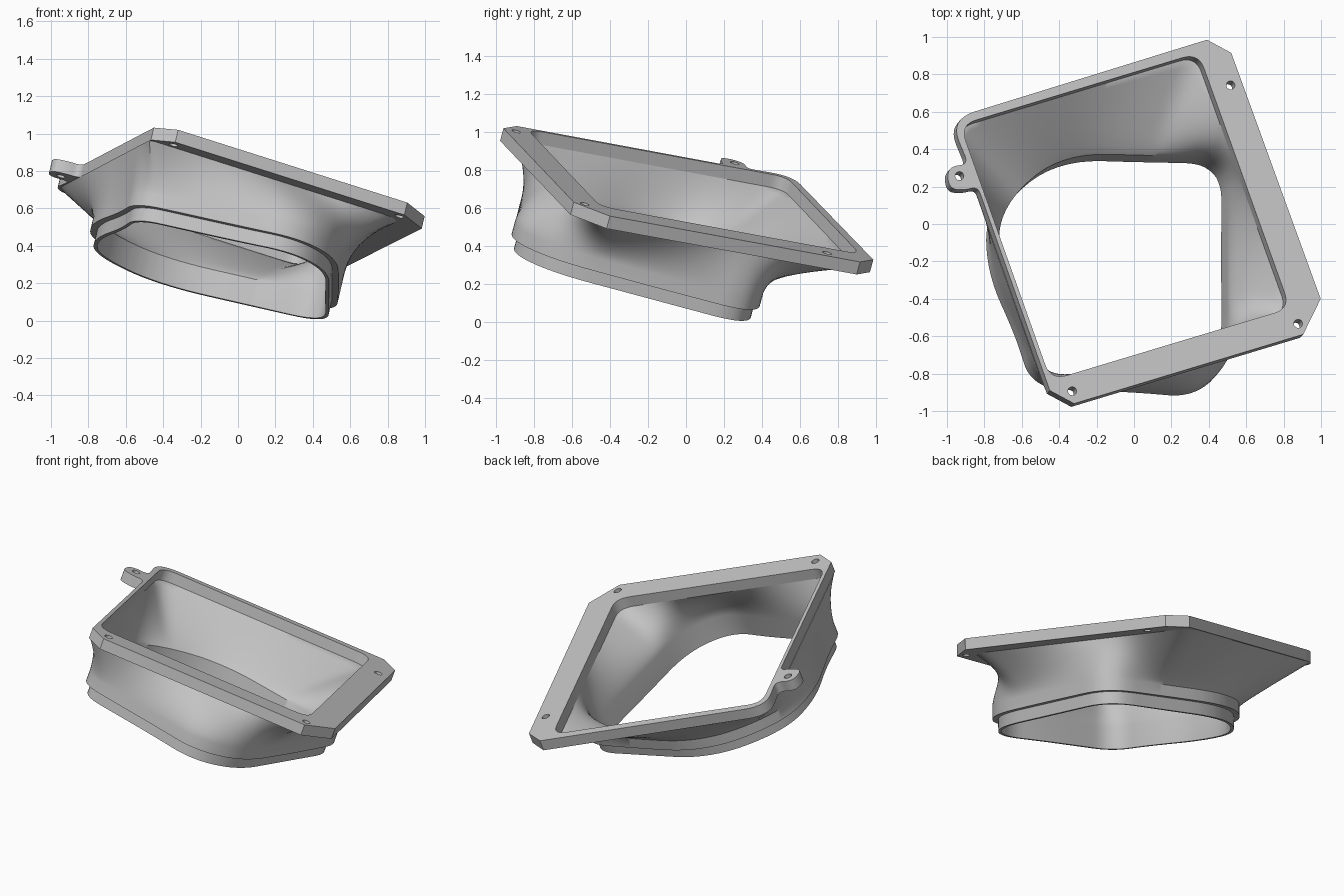
import bpy, bmesh, math
from mathutils import Vector
from mathutils.geometry import intersect_line_line_2d

cube = bpy.data.objects.get("Cube")
if cube:
    bpy.data.objects.remove(cube, do_unlink=True)

grey = bpy.data.materials.new("plain_grey")
grey.use_nodes = True
colour = (0.55, 0.55, 0.55, 1)
grey.diffuse_color = colour
grey.node_tree.nodes["Principled BSDF"].inputs["Base Color"].default_value = colour

# Flange and collar lie in parallel tilted planes
SLOPE_X, SLOPE_Y, LEVEL = -0.236, -0.269, 0.686
NORMAL = Vector((-SLOPE_X, -SLOPE_Y, 1)).normalized()
BOTTOM, LIP_TOP, COLLAR_TOP, FLANGE_BASE = -0.47, -0.395, -0.325, -0.07
CENTRE = Vector((-0.05, -0.1))
SIDES = 180
ANGLES = [math.tau * i / SIDES for i in range(SIDES)]


def place(x, y, d):
    return Vector((x, y, LEVEL + SLOPE_X * x + SLOPE_Y * y)) + NORMAL * d


def rounded(corners, steps=8):
    """Polygon from (x, y, cut) corners, each cut replaced with a curve."""
    out = []
    n = len(corners)
    for i, (x, y, cut) in enumerate(corners):
        p = Vector((x, y))
        if cut == 0:
            out.append(p)
            continue
        ends = []
        for q in (corners[i - 1], corners[(i + 1) % n]):
            v = Vector(q[:2]) - p
            ends.append(p + v.normalized() * min(cut, v.length * 0.499))
        for k in range(steps + 1):
            t = k / steps
            out.append(ends[0] * (1 - t) ** 2 + p * 2 * t * (1 - t) + ends[1] * t * t)
    return out


def circle(x, y, r, n=20):
    return [Vector((x + r * math.cos(math.tau * i / n), y + r * math.sin(math.tau * i / n)))
            for i in range(n)]


def radii(outline):
    """Distance from the centre to the outline in each direction."""
    out = []
    for a in ANGLES:
        far = CENTRE + Vector((math.cos(a), math.sin(a))) * 4
        hits = [intersect_line_line_2d(CENTRE, far, outline[j - 1], outline[j])
                for j in range(len(outline))]
        out.append(max([(h - CENTRE).length for h in hits if h] or [out[-1] if out else 0.5]))
    return out


def finish(name, mesh, angle):
    mesh.materials.clear()
    mesh.materials.append(grey)
    ob = bpy.data.objects.new(name, mesh)
    bpy.context.collection.objects.link(ob)
    bpy.ops.object.select_all(action='DESELECT')
    ob.select_set(True)
    bpy.context.view_layer.objects.active = ob
    bpy.ops.object.shade_smooth_by_angle(angle=math.radians(angle))


opening = rounded([(0.345, 0.915, 0.09), (0.835, -0.45, 0.09),
                   (-0.445, -0.835, 0.09), (-0.93, 0.53, 0.09)])

# Flange outline with chamfered corners, one round corner and a side lug
flange_outline = rounded([
    (0.39, 0.985, 0), (0.52, 0.915, 0), (0.998, -0.4, 0), (0.905, -0.59, 0),
    (-0.32, -0.96, 0), (-0.45, -0.89, 0), (-0.835, 0.2, 0.04),
    (-0.91, 0.18, 0.05), (-0.99, 0.19, 0.07), (-1.0, 0.305, 0.08),
    (-0.885, 0.32, 0.05), (-0.985, 0.56, 0.14)])
screw_holes = [(0.517, 0.742), (0.878, -0.533), (-0.33, -0.893), (-0.933, 0.257)]

curve = bpy.data.curves.new("flange_profile", 'CURVE')
curve.dimensions = '2D'
curve.fill_mode = 'BOTH'
curve.extrude = 0.5
for loop in [flange_outline, opening] + [circle(x, y, 0.023) for x, y in screw_holes]:
    spline = curve.splines.new('POLY')
    spline.points.add(len(loop) - 1)
    for point, p in zip(spline.points, loop):
        point.co = (p.x, p.y, 0, 1)
    spline.use_cyclic_u = True
helper = bpy.data.objects.new("flange_profile", curve)
bpy.context.collection.objects.link(helper)
bpy.context.view_layer.update()
plate = bpy.data.meshes.new_from_object(
    helper.evaluated_get(bpy.context.evaluated_depsgraph_get()))
bpy.data.objects.remove(helper, do_unlink=True)
for v in plate.vertices:
    v.co = place(v.co.x, v.co.y, (0.5 - v.co.z) * FLANGE_BASE)
bm = bmesh.new()
bm.from_mesh(plate)
bmesh.ops.remove_doubles(bm, verts=bm.verts, dist=0.0002)
bmesh.ops.recalc_face_normals(bm, faces=bm.faces)
bm.to_mesh(plate)
bm.free()
finish("mounting_flange", plate, 30)

# Lower lip outline, shifted along the tilt into the flange's coordinates
lip_points = [(0.485, 0.335, 0.2), (-0.44, 0.365, 0.28), (-0.775, 0.05, 0.22),
              (-0.77, -0.27, 0.2), (-0.62, -0.6, 0.15), (-0.55, -0.86, 0.14),
              (0.0, -0.885, 0.2), (0.3, -0.92, 0.25), (0.487, -0.7, 0.2)]
shift = NORMAL * -BOTTOM
lip = radii(rounded([(x + shift.x, y + shift.y, c) for x, y, c in lip_points]))
mouth = radii(opening)

# Outer top edge of the duct, flush with the flange along its right-hand side
shoulder = radii(rounded([(0.365, 0.962, 0.1), (0.885, -0.48, 0.1),
                          (-0.455, -0.885, 0.03), (-0.965, 0.562, 0.13)]))


def ring(offset, top, t, d):
    """Blend from the offset lip to the top outline, curving most at front left."""
    out = []
    for a, r, s in zip(ANGLES, lip, top):
        w = t ** (1.4 + 0.4 * math.cos(a + 0.6))
        out.append(((r + offset) * (1 - w) + s * w, d))
    return out


# Duct section: up the outside and back down the inside
STEPS = 14
rings = [ring(0, mouth, 0, BOTTOM), ring(0, mouth, 0, LIP_TOP), ring(0.035, mouth, 0, LIP_TOP)]
for k in range(STEPS + 1):
    t = k / STEPS
    rings.append(ring(0.035, shoulder, t, COLLAR_TOP + (FLANGE_BASE - COLLAR_TOP) * t))
for k in range(STEPS, -1, -1):
    t = k / STEPS
    rings.append(ring(-0.02, mouth, t, COLLAR_TOP + (FLANGE_BASE - COLLAR_TOP) * t))
rings.append(ring(-0.02, mouth, 0, BOTTOM))

bm = bmesh.new()
loops = []
for r in rings:
    loops.append([bm.verts.new(place(CENTRE.x + radius * math.cos(a),
                                     CENTRE.y + radius * math.sin(a), d))
                  for a, (radius, d) in zip(ANGLES, r)])
for j in range(len(loops)):
    a, b = loops[j - 1], loops[j]
    for i in range(SIDES):
        bm.faces.new((a[i - 1], a[i], b[i], b[i - 1]))
bmesh.ops.recalc_face_normals(bm, faces=bm.faces)
duct = bpy.data.meshes.new("flared_duct")
bm.to_mesh(duct)
bm.free()
finish("flared_duct", duct, 35)
